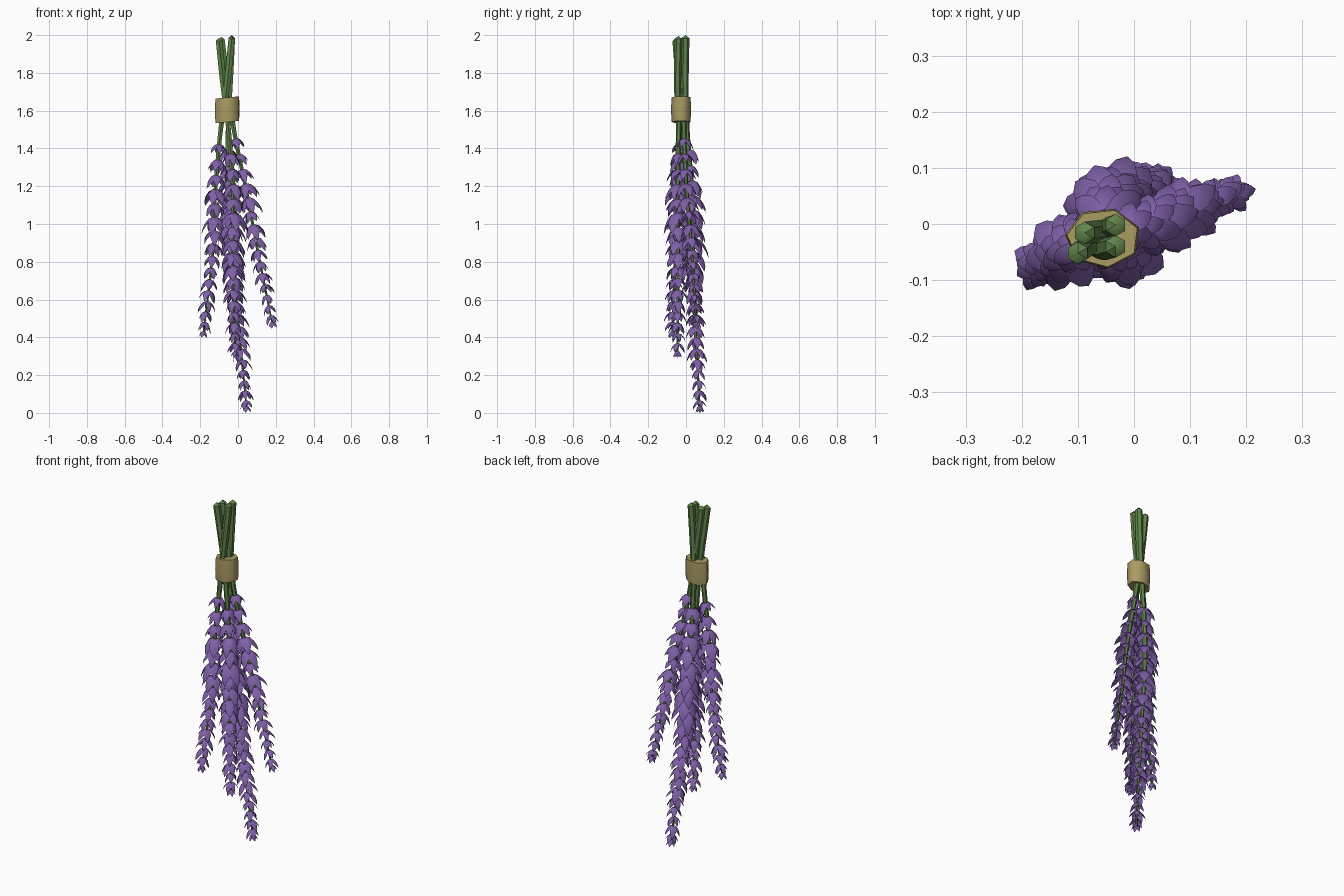
import bpy, bmesh, math, random
from mathutils import Vector

if "Cube" in bpy.data.objects:
    bpy.data.objects.remove(bpy.data.objects["Cube"])

random.seed(4)


def material(name, rgb):
    m = bpy.data.materials.new(name)
    m.diffuse_color = (*rgb, 1)
    m.use_nodes = True
    m.node_tree.nodes["Principled BSDF"].inputs["Base Color"].default_value = m.diffuse_color
    return m


GREEN = material("stem green", (0.12, 0.235, 0.07))
PURPLE = material("lavender purple", (0.21, 0.115, 0.385))
STRAW = material("straw tie", (0.40, 0.325, 0.125))


def finish(bm, name, mat, recalc=True, angle=60):
    if recalc:
        bmesh.ops.recalc_face_normals(bm, faces=bm.faces)
    me = bpy.data.meshes.new(name)
    bm.to_mesh(me)
    bm.free()
    me.materials.append(mat)
    ob = bpy.data.objects.new(name, me)
    bpy.context.collection.objects.link(ob)
    bpy.ops.object.select_all(action='DESELECT')
    ob.select_set(True)
    bpy.context.view_layer.objects.active = ob
    bpy.ops.object.shade_smooth_by_angle(angle=math.radians(angle))
    return ob


def smooth_path(pts, n=5):
    """Catmull-Rom curve through the points."""
    p = [Vector(q) for q in pts]
    p = [2 * p[0] - p[1]] + p + [2 * p[-1] - p[-2]]
    out = []
    for i in range(1, len(p) - 2):
        a, b, c, d = p[i - 1:i + 3]
        for k in range(n):
            t = k / n
            out.append(0.5 * (2 * b + (c - a) * t + (2 * a - 5 * b + 4 * c - d) * t * t
                              + (3 * b - a - 3 * c + d) * t ** 3))
    return out + [p[-2]]


def frame(path, i):
    t = (path[min(i + 1, len(path) - 1)] - path[max(i - 1, 0)]).normalized()
    u = Vector((0, 1, 0)).cross(t).normalized()
    return t, u, t.cross(u)


def stem(name, path):
    bm = bmesh.new()
    rings = []
    for i, p in enumerate(path):
        t, u, v = frame(path, i)
        # thick cut end, thinner below the tie
        r = 0.005 + 0.009 * min(1, max(0, p.z - path[-1].z) / 1.1) + 0.006 * min(1, max(0, p.z - 1.5) / 0.3)
        rings.append([bm.verts.new(p + r * (math.cos(a) * u + math.sin(a) * v))
                      for a in [(k + 0.5) * math.tau / 6 for k in range(6)]])
    for a, b in zip(rings, rings[1:]):
        for k in range(6):
            bm.faces.new((a[k], a[(k + 1) % 6], b[(k + 1) % 6], b[k]))
    # pointed caps
    for ring, p, d in ((rings[0], path[0], 0.016), (rings[-1], path[-1], -0.01)):
        tip = bm.verts.new(p + Vector((0, 0, d)))
        for k in range(6):
            bm.faces.new((ring[k], ring[(k + 1) % 6], tip))
    finish(bm, name, GREEN, angle=40)


# petal profile: outward, along stem, half width, edge drop (fractions of length)
PETAL = [(0.08, -0.05, 0.14, 0.0), (0.40, 0.05, 0.27, 0.07),
         (0.66, 0.36, 0.30, 0.09), (0.82, 0.72, 0.18, 0.04)]


def petal(bm, p, t, out, size, spread, long):
    side = t.cross(out)
    rows = []
    for r, d, w, e in PETAL:
        mid = p + size * (r * spread * out + d * long * t)
        edge = -size * e * out + size * e * 0.6 * t
        rows.append([bm.verts.new(mid - side * size * w + edge),
                     bm.verts.new(mid),
                     bm.verts.new(mid + side * size * w + edge)])
    for a, b in zip(rows, rows[1:]):
        for k in (0, 1):
            bm.faces.new((a[k], a[k + 1], b[k + 1], b[k]))
    tip = bm.verts.new(p + size * (0.88 * spread * out + 1.05 * long * t))
    for k in (0, 1):
        bm.faces.new((rows[-1][k], rows[-1][k + 1], tip))


def flower_spike(name, path, start, scale):
    """Whorls of drooping petals, largest part way down and small at the tip."""
    bm = bmesh.new()
    end = path[-1].z
    z, turn = start, random.random()
    while z > end + 0.015:
        i = next(k for k in range(1, len(path)) if path[k].z <= z)
        a, b = path[i - 1], path[i]
        p = a.lerp(b, (a.z - z) / (a.z - b.z))
        t, u, v = frame(path, i)
        f = (start - z) / (start - end)
        size = 0.066 + 0.023 * f / 0.25 if f < 0.25 else 0.089 - 0.046 * (f - 0.25) / 0.75
        size *= random.uniform(0.88, 1.12) * (scale + (1 - scale) * f * f)
        n = 6 if f < 0.75 else 5
        for k in range(n):
            ang = turn + k * math.tau / n + random.uniform(-0.15, 0.15)
            out = math.cos(ang) * u + math.sin(ang) * v
            petal(bm, p, t, out, size * random.uniform(0.88, 1.1),
                  random.uniform(0.75, 1.02), random.uniform(0.8, 1.05))
        turn += 0.55
        z -= 0.083 - 0.033 * f
    # closed bud at the tip
    t, u, v = frame(path, len(path) - 1)
    for k in range(5):
        ang = k * math.tau / 5
        petal(bm, path[-1], t, math.cos(ang) * u + math.sin(ang) * v, 0.038, 0.7, 0.82)
    finish(bm, name, PURPLE, recalc=False, angle=80)


# four hanging stems: first flower height, flower scale, path from cut end to flower tip
STEMS = {
    "left": (1.42, 0.9, [(-0.033, -0.04, 1.98), (-0.06, -0.045, 1.72), (-0.095, -0.035, 1.47),
                         (-0.12, -0.045, 1.17), (-0.13, -0.055, 0.88), (-0.182, -0.072, 0.43)]),
    "right": (1.45, 0.8, [(-0.088, -0.016, 1.975), (-0.055, -0.012, 1.72), (-0.013, -0.01, 1.45),
                          (0.05, 0.005, 1.15), (0.10, 0.028, 0.88), (0.18, 0.055, 0.48)]),
    "front": (1.37, 1.0, [(-0.1, -0.052, 1.97), (-0.075, -0.035, 1.72), (-0.045, -0.04, 1.45),
                          (-0.025, -0.045, 1.15), (-0.028, -0.042, 0.8), (-0.015, -0.045, 0.325)]),
    "back": (1.39, 1.08, [(-0.033, -0.002, 1.984), (-0.045, -0.005, 1.72), (-0.053, 0.008, 1.45),
                          (-0.045, 0.035, 1.1), (-0.015, 0.04, 0.65), (0.045, 0.072, 0.034)]),
}
for key, (start, scale, pts) in STEMS.items():
    path = smooth_path(pts)
    stem(key + "_stem", path)
    flower_spike(key + "_flowers", path, start, scale)

# tie wrapped around the stems
bm = bmesh.new()
rings = []
for z, s in ((1.54, 0.98), (1.605, 1.03), (1.67, 0.98)):
    rings.append([bm.verts.new((-0.055 + 0.066 * s * math.cos(a), -0.025 + 0.053 * s * math.sin(a),
                                z + 0.006 * math.cos(a)))
                  for a in [0.35 + k * math.tau / 7 for k in range(7)]])
for a, b in zip(rings, rings[1:]):
    for k in range(7):
        bm.faces.new((a[k], a[(k + 1) % 7], b[(k + 1) % 7], b[k]))
bm.faces.new(rings[0])
bm.faces.new(rings[-1])
finish(bm, "tie_band", STRAW)
